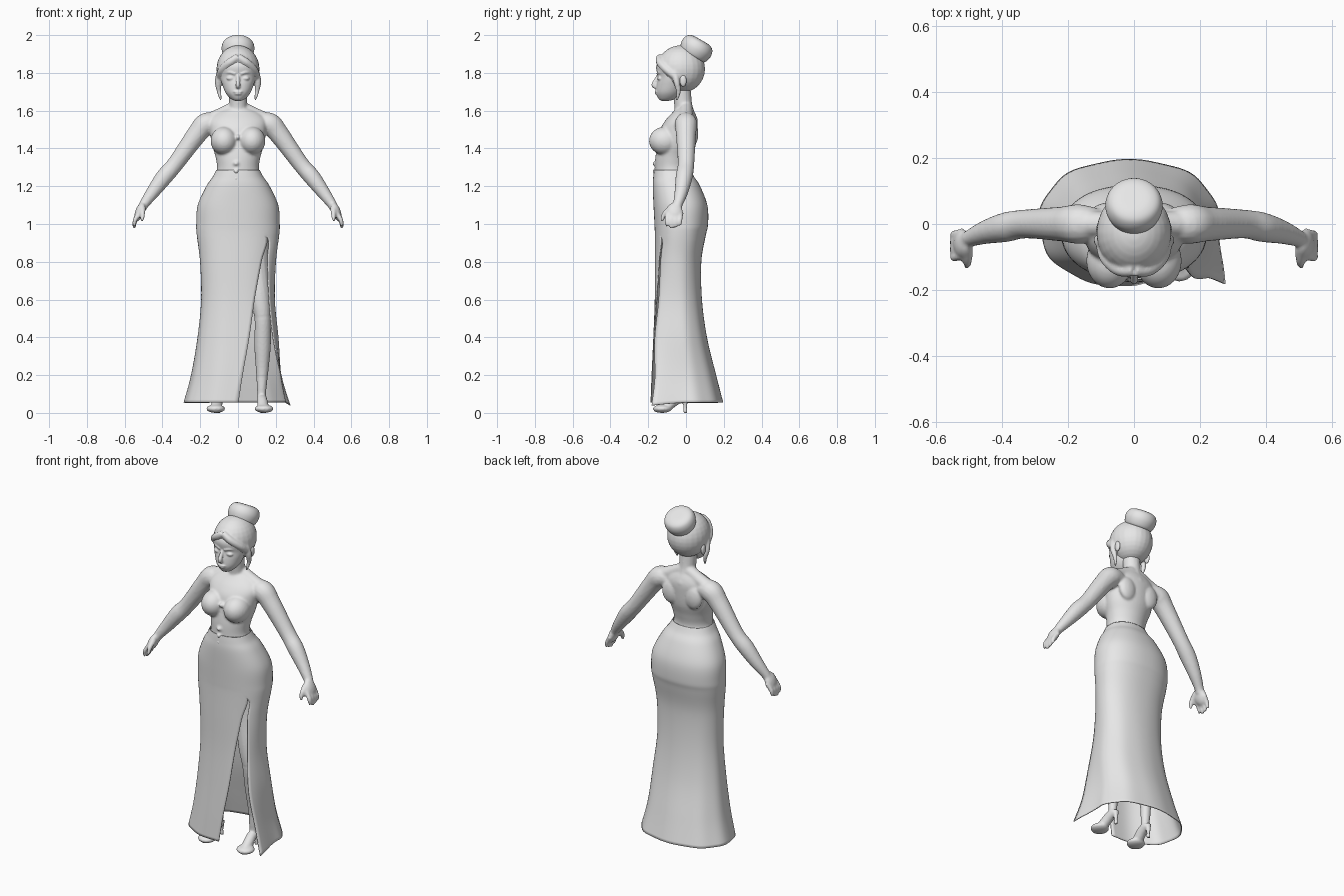
import bpy, bmesh, math
from mathutils import Vector, Matrix

if "Cube" in bpy.data.objects:
    bpy.data.objects.remove(bpy.data.objects["Cube"])

grey = bpy.data.materials.new("plain grey")
grey.use_nodes = True
grey.diffuse_color = (0.8, 0.8, 0.8, 1)
grey.node_tree.nodes["Principled BSDF"].inputs["Base Color"].default_value = (0.8, 0.8, 0.8, 1)


def spline(rows, steps=6):
    """Smooth curve through rows of numbers."""
    out = []
    for i in range(len(rows) - 1):
        p0, p1, p2, p3 = (rows[max(0, min(len(rows) - 1, i + k))] for k in (-1, 0, 1, 2))
        for s in range(steps):
            t = s / steps
            out.append([b + t * (c - a) / 2 + t * t * (a - 2.5 * b + 2 * c - d / 2)
                        + t ** 3 * (1.5 * (b - c) + (d - a) / 2)
                        for a, b, c, d in zip(p0, p1, p2, p3)])
    return out + [list(rows[-1])]


def skin(bm, rings):
    """Closed, capped surface through rings of points."""
    rings = [[bm.verts.new(p) for p in ring] for ring in rings]
    n = len(rings[0])
    faces = [bm.faces.new((a[j], a[(j + 1) % n], b[(j + 1) % n], b[j]))
             for a, b in zip(rings, rings[1:]) for j in range(n)]
    faces += [bm.faces.new(rings[0]), bm.faces.new(rings[-1])]
    bmesh.ops.recalc_face_normals(bm, faces=faces)


def circle(n):
    return [(math.cos(math.tau * j / n), math.sin(math.tau * j / n)) for j in range(n)]


def loft(bm, rows, turn=Matrix(), n=40):
    """Rows are height, half width, front y, back y."""
    skin(bm, [[turn @ Vector((rx * c, (f + b) / 2 + (b - f) / 2 * s, z)) for c, s in circle(n)]
              for z, rx, f, b in spline(rows)])


def tube(bm, rows, side=1, n=16):
    """Rows are x, y, z, radius; side mirrors in x."""
    pts = [(Vector((p[0] * side, p[1], p[2])), p[3]) for p in spline(rows)]
    rings = []
    for i, (p, r) in enumerate(pts):
        d = pts[min(i + 1, len(pts) - 1)][0] - pts[max(i - 1, 0)][0]
        q = d.to_track_quat('Z', 'Y')
        rings.append([p + q @ Vector((r * c, r * s, 0)) for c, s in circle(n)])
    skin(bm, rings)


def ball(bm, centre, size, turn=Matrix()):
    m = Matrix.Translation(centre) @ turn @ Matrix.Diagonal((*size, 1))
    bmesh.ops.create_uvsphere(bm, u_segments=24, v_segments=16, radius=1, matrix=m)


def finish(name, bm, voxel=None, smooth=4):
    me = bpy.data.meshes.new(name)
    bm.to_mesh(me)
    bm.free()
    me.materials.append(grey)
    for p in me.polygons:
        p.use_smooth = True
    ob = bpy.data.objects.new(name, me)
    bpy.context.collection.objects.link(ob)
    if voxel:
        rm = ob.modifiers.new("blend", 'REMESH')
        rm.mode, rm.voxel_size, rm.use_smooth_shade = 'VOXEL', voxel, True
        sm = ob.modifiers.new("soften", 'SMOOTH')
        sm.factor, sm.iterations = 0.5, smooth
    return ob


# Torso, neck, arms and hands blended into one skin
bm = bmesh.new()
loft(bm, [(1.14, .17, -.15, .07), (1.2, .155, -.165, .055), (1.28, .113, -.164, .022),
          (1.35, .118, -.162, .032), (1.42, .138, -.152, .052), (1.5, .15, -.137, .06),
          (1.55, .15, -.108, .06), (1.59, .11, -.072, .047), (1.615, .05, -.05, .03)])
tube(bm, [(0, 0, 1.54, .065), (0, -.013, 1.62, .048), (0, -.025, 1.72, .05)])
for s in (1, -1):
    ball(bm, (.074 * s, -.112, 1.44), (.071, .084, .075))
    ball(bm, (.075 * s, .035, 1.48), (.055, .03, .07))
    tube(bm, [(.02, 0, 1.615, .035), (.09, 0, 1.578, .037), (.16, 0, 1.54, .045)], s)
    tube(bm, [(.1, 0, 1.53, .045), (.165, 0, 1.53, .06), (.22, 0, 1.472, .053),
              (.33, 0, 1.32, .044), (.39, -.01, 1.25, .045), (.45, -.025, 1.17, .036),
              (.497, -.043, 1.105, .026), (.51, -.05, 1.08, .024)], s)
    ball(bm, (.52 * s, -.06, 1.065), (.024, .043, .052), Matrix.Rotation(-.35 * s, 4, 'Y'))
    for k in range(4):
        y = -.095 + .023 * k
        drop = .012 * abs(k - 1.3)
        tube(bm, [(.52, y, 1.06, .014), (.545, y - .006, 1.02, .013),
                  (.55, y - .004, .972 + drop, .009)], s, 10)
    tube(bm, [(.505, -.075, 1.09, .017), (.505, -.113, 1.055, .014),
              (.508, -.128, 1.015, .009)], s, 10)
# Lacing knots down the bodice
for z in (1.2, 1.24, 1.28, 1.32):
    ball(bm, (-.01, -.166, z), (.014, .012, .012))
ball(bm, (0, -.152, 1.46), (.012, .02, .014))
finish("torso_and_arms", bm, .007)

# Face
bm = bmesh.new()
loft(bm, [(1.652, .018, -.132, -.09), (1.664, .04, -.146, -.05), (1.695, .066, -.158, -.02),
          (1.74, .084, -.156, 0), (1.78, .093, -.15, .0), (1.84, .095, -.157, 0), (1.9, .06, -.12, 0)])
tube(bm, [(0, -.145, 1.79, .008), (0, -.163, 1.755, .011), (0, -.17, 1.735, .013), (0, -.155, 1.722, .01)])
ball(bm, (0, -.154, 1.7), (.026, .012, .006))
ball(bm, (0, -.152, 1.689), (.021, .012, .007))
for s in (1, -1):
    ball(bm, (.04 * s, -.138, 1.771), (.021, .014, .011))
    tube(bm, [(.014, -.152, 1.794, .006), (.045, -.143, 1.803, .007), (.072, -.118, 1.795, .005)], s)
    ball(bm, (.104 * s, -.015, 1.758), (.011, .019, .032))
finish("face", bm, .0045, 3)

# Swept hair with loose side locks
bm = bmesh.new()
ball(bm, (0, -.027, 1.82), (.114, .128, .126))
for s in (1, -1):
    tube(bm, [(0, -.14, 1.885, .018), (.045, -.137, 1.855, .021), (.085, -.1, 1.815, .021),
              (.1, -.05, 1.775, .018)], s)
    tube(bm, [(.096, -.06, 1.81, .016), (.106, -.05, 1.755, .017), (.1, -.04, 1.7, .012),
              (.09, -.05, 1.652, .005)], s)
finish("hair", bm, .006)

# Bun tilted backward
bm = bmesh.new()
tilt = Matrix.Translation((0, .055, 1.929)) @ Matrix.Rotation(-math.pi / 6, 4, 'X')
loft(bm, [(h, r, -r, r) for h, r in ((-.05, .05), (-.04, .075), (0, .087), (.035, .077), (.05, .05), (.052, .01))],
     tilt)
finish("hair_bun", bm)

# Long skirt with a slit: height, half width, front, back, centre x, slit edges
rows = [(1.285, .116, -.169, .026, 0, 0, 0), (1.25, .134, -.173, .043, 0, 0, 0),
        (1.2, .168, -.176, .075, 0, 0, 0), (1.1, .213, -.172, .113, 0, 0, 0),
        (1.0, .221, -.167, .117, 0, 0, 0), (.94, .218, -.165, .105, 0, .15, .15),
        (.8, .201, -.165, .081, 0, .125, .157), (.6, .195, -.166, .084, 0, .088, .164),
        (.4, .214, -.174, .11, 0, .06, .18), (.2, .238, -.184, .158, -.01, .025, .205),
        (.055, .272, -.19, .195, -.015, .003, .225)]
POWER, COLS = 2.25, 72


def front_angle(x, cx, rx):
    u = (x - cx) / rx
    return -math.acos(math.copysign(min(1, abs(u)) ** (POWER / 2), u))


def bulge(v):
    return math.copysign(abs(v) ** (2 / POWER), v)


bm = bmesh.new()
grid = []
for z, rx, f, b, cx, left, right in spline(rows):
    if z >= .94:
        left = right = .15 / .218 * rx
    start = front_angle(right, cx, rx)
    end = math.tau + front_angle(min(left, right), cx, rx)
    flow = max(0, (.9 - z) / .845)
    ring = []
    for j in range(COLS + 1):
        t = start + (end - start) * j / COLS
        ripple = 1 + .012 * flow * math.sin(9 * t)
        x = cx + rx * bulge(math.cos(t)) * ripple
        y = (f + b) / 2 + (b - f) / 2 * bulge(math.sin(t)) * ripple
        # Loose flap drifting forward at the slit
        w = max(0, 1 - j / 7) ** 1.5
        ring.append(bm.verts.new((x + .05 * w * flow ** 4, y - .08 * w * flow, z - .015 * w * flow ** 6)))
    grid.append(ring)
for a, b in zip(grid, grid[1:]):
    for j in range(COLS):
        bm.faces.new((a[j], b[j], b[j + 1], a[j + 1]))
bmesh.ops.remove_doubles(bm, verts=bm.verts, dist=.0004)
skirt = finish("slit_skirt", bm)
cloth = skirt.modifiers.new("cloth", 'SOLIDIFY')
cloth.thickness, cloth.offset = .005, -1

# Legs in high heeled shoes
for s, name, out in ((1, "left_leg", .02), (-1, "right_leg", 0)):
    bm = bmesh.new()
    tube(bm, [(.085, -.03, 1.02, .08), (.095, -.045, .8, .068), (.105 + out / 2, -.065, .62, .056),
              (.11 + out, -.07, .5, .043), (.11 + out, -.045, .36, .044), (.108 + out, -.03, .22, .033),
              (.105 + out, -.03, .11, .024), (.105 + out, -.03, .07, .026)], s)
    tube(bm, [(.105 + out, -.012, .085, .024), (.108 + out, -.06, .065, .028),
              (.115 + out, -.11, .032, .028), (.12 + out * 1.5, -.165, .018, .016)], s)
    ball(bm, ((.118 + out) * s, -.125, .022), (.05, .05, .022))
    tube(bm, [(.105 + out, -.008, .085, .019), (.105 + out, -.004, .04, .011),
              (.105 + out, -.004, 0, .011)], s)
    finish(name, bm, .006, 3)
